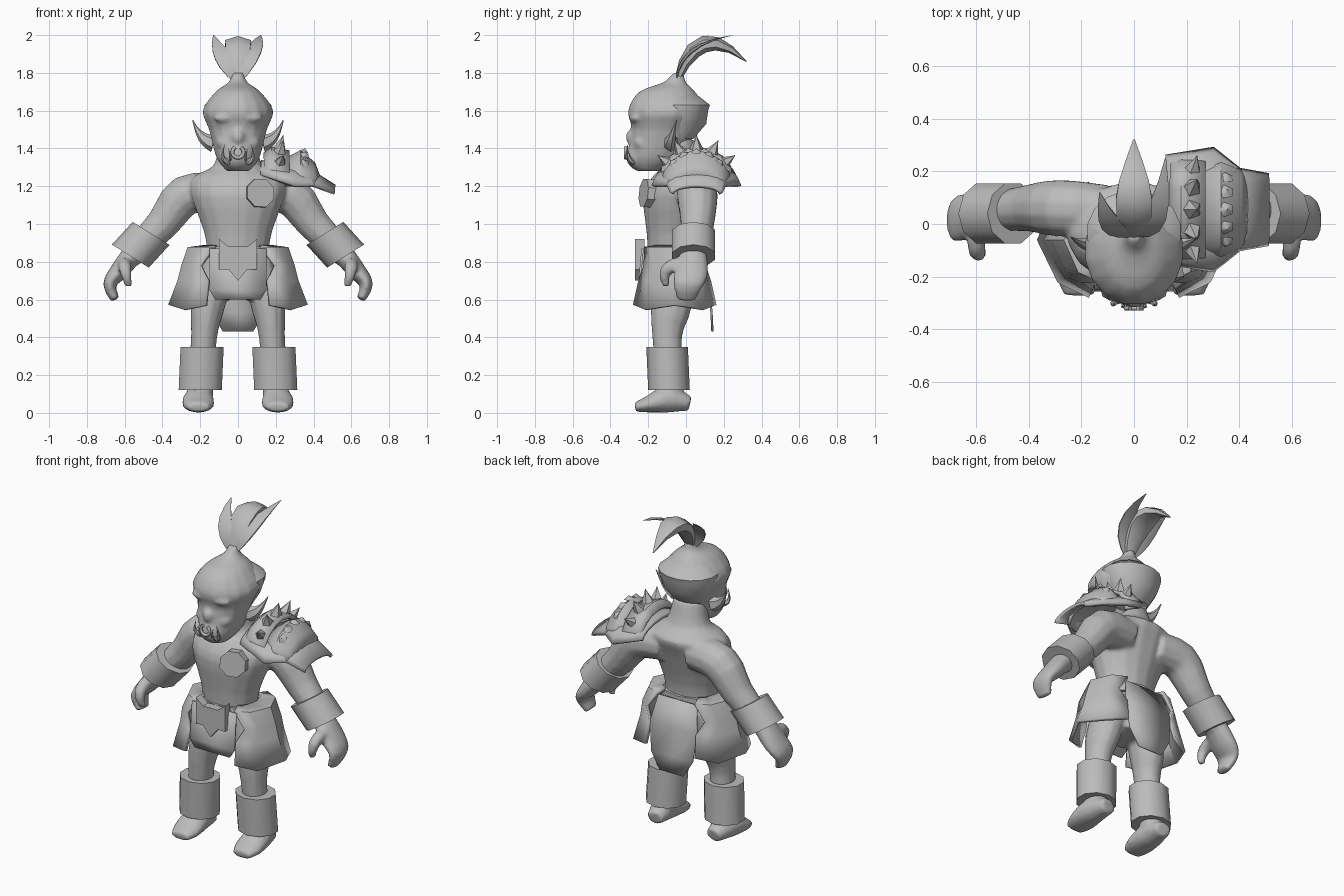
import bpy
import bmesh
import math
from mathutils import Vector

default_cube = bpy.data.objects.get("Cube")
if default_cube:
    bpy.data.objects.remove(default_cube, do_unlink=True)

clay = bpy.data.materials.new("plain grey")
clay.use_nodes = True
clay.diffuse_color = (.5, .5, .5, 1)
clay.node_tree.nodes["Principled BSDF"].inputs["Base Color"].default_value = clay.diffuse_color

ACROSS, FORWARD, UP = Vector((1, 0, 0)), Vector((0, 1, 0)), Vector((0, 0, 1))
SHOULDER = .055


def finish(name, verts, faces, angle, thickness=0):
    """Turn points and faces into a shaded object, optionally thickened."""
    bm = bmesh.new()
    points = [bm.verts.new(v) for v in verts]
    for face in faces:
        bm.faces.new([points[i] for i in face])
    bmesh.ops.recalc_face_normals(bm, faces=bm.faces)
    mesh = bpy.data.meshes.new(name)
    bm.to_mesh(mesh)
    bm.free()
    mesh.materials.append(clay)
    obj = bpy.data.objects.new(name, mesh)
    bpy.context.collection.objects.link(obj)
    if thickness:
        solid = obj.modifiers.new("thickness", 'SOLIDIFY')
        solid.thickness = thickness
        solid.offset = 0
    bpy.ops.object.select_all(action='DESELECT')
    obj.select_set(True)
    bpy.context.view_layer.objects.active = obj
    bpy.ops.object.shade_smooth_by_angle(angle=math.radians(angle))
    return obj


def fuse(name, parts):
    """Merge overlapping closed parts into one smooth skin."""
    bpy.ops.object.select_all(action='DESELECT')
    for part in parts:
        part.select_set(True)
    bpy.context.view_layer.objects.active = parts[0]
    bpy.ops.object.join()
    parts[0].name = name
    skin = parts[0].modifiers.new("skin", 'REMESH')
    skin.mode = 'VOXEL'
    skin.voxel_size = .012
    skin.use_smooth_shade = True
    parts[0].modifiers.new("soften", 'SMOOTH').iterations = 4


def refine(rings, steps=3):
    """Catmull-Rom interpolation, so that a few rings give a smooth form."""
    result = []
    for i in range(len(rings) - 1):
        before, after = rings[max(i - 1, 0)], rings[min(i + 2, len(rings) - 1)]
        for t in [k / steps for k in range(steps)]:
            result.append([b + t * ((c - a) + t * ((a + a - 5 * b + 4 * c - d)
                                                   + t * (3 * (b - c) + d - a))) / 2
                           for a, b, c, d in zip(before, rings[i], rings[i + 1], after)])
    return result + [rings[-1]]


def tube(name, rings, sides=12, side=ACROSS, axis=None, angle=65):
    """Loft ellipses (x, y, z, radius along side, other radius) along a path."""
    centres = [Vector(ring[:3]) for ring in rings]
    verts, faces = [], []
    last = len(rings) - 1
    for i, ring in enumerate(rings):
        along = axis or (centres[min(i + 1, last)] - centres[max(i - 1, 0)]).normalized()
        wide = (side - along * side.dot(along)).normalized()
        deep = along.cross(wide)
        for k in range(sides):
            turn = math.tau * (k + .5) / sides
            verts.append(centres[i] + wide * ring[3] * math.cos(turn)
                         + deep * ring[-1] * math.sin(turn))
    for i in range(last):
        for k in range(sides):
            n = (k + 1) % sides
            faces.append([i * sides + k, i * sides + n,
                          (i + 1) * sides + n, (i + 1) * sides + k])
    faces.append(list(range(sides)))
    faces.append([last * sides + k for k in range(sides)])
    return finish(name, verts, faces, angle)


def upright(name, rings):
    """Stack level ellipses given as (z, centre y, x radius, y radius)."""
    return tube(name, [(0, y, z, wide, deep) for z, y, wide, deep in rings],
                sides=16, axis=UP, angle=40)


def pointed(t):
    return 1 - t


def blunt(t):
    return 1 - t * t / 2


def leafy(t):
    return math.sin(math.pi * (.1 + .9 * t))


def curl(name, root, bend, tip, wide, deep, profile=pointed, sides=6, side=ACROSS):
    """Bent horn, leaf or finger along a quadratic curve."""
    root, bend, tip = Vector(root), Vector(bend), Vector(tip)
    rings = []
    for t in [k / 6 for k in range(7)]:
        centre = root.lerp(bend, t).lerp(bend.lerp(tip, t), t)
        size = max(profile(t), .05)
        rings.append((*centre, wide * size, deep * size))
    return tube(name, rings, sides, side, angle=50)


def collar(name, start, end, axis, wide, deep, side=ACROSS):
    """Cuff: a short tube with inset ends, cut square to the axis."""
    rings = [(*place, wide * size, deep * size)
             for place, size in ((start, .8), (start, 1), (end, 1), (end, .8))]
    tube(name, rings, 10, side, Vector(axis).normalized(), angle=40)


def ball(name, centre, size):
    bpy.ops.mesh.primitive_uv_sphere_add(segments=12, ring_count=8, radius=1,
                                         location=centre, scale=size)
    obj = bpy.context.object
    obj.name = name
    obj.data.materials.append(clay)
    return obj


def sheet(name, rows, thickness):
    """Thickened grid of points."""
    w = len(rows[0])
    faces = [[r * w + c, r * w + c + 1, (r + 1) * w + c + 1, (r + 1) * w + c]
             for r in range(len(rows) - 1) for c in range(w - 1)]
    finish(name, [point for row in rows for point in row], faces, 35, thickness)


def arch(name, rows):
    """Arched armour over the shoulder: rows of (x, half width, edge z, crown z)."""
    sweep = [math.pi * (c / 8 - .5) for c in range(9)]
    sheet(name, [[(x, SHOULDER + wide * math.sin(a), low + (top - low) * math.cos(a))
                  for a in sweep] for x, wide, low, top in rows], .02)


def cloth(name, rows):
    """Hanging cloth: rows of (half width, y, z)."""
    sheet(name, [[(x, y, z) for x in (-wide, 0, wide)] for wide, y, z in rows], .012)


# Torso, neck and skull, to be fused with the limbs and face below
body = [upright("torso", refine([(.6, -.06, .14, .12), (.8, -.07, .16, .13),
                                 (.95, -.07, .18, .14), (1.15, -.05, .25, .18),
                                 (1.25, -.01, .24, .17), (1.31, -.02, .13, .11),
                                 (1.45, -.05, .1, .09)]))]
face = [upright("skull", refine([(1.28, -.2, .06, .06), (1.35, -.16, .115, .15),
                                 (1.5, -.12, .155, .17), (1.6, -.1, .19, .21),
                                 (1.7, -.1, .12, .15), (1.75, -.06, .05, .06),
                                 (1.8, -.04, .03, .03)])),
        ball("nose", (0, -.29, 1.46), (.035, .03, .04)),
        ball("muzzle", (0, -.24, 1.36), (.09, .08, .08))]
upright("hair_shell", [(1.45, -.04, .11, .08), (1.53, -.02, .15, .13), (1.6, -.03, .18, .15),
                       (1.63, -.03, .18, .16), (1.7, -.06, .1, .1)])
loop = [math.radians(degrees) for degrees in range(-150, 151, 30)]
tube("nose_ring", [(.03 * math.sin(a), -.32, 1.38 - .03 * math.cos(a), .01) for a in loop],
     sides=6, side=FORWARD)
collar("belt", (0, -.07, .82), (0, -.07, .88), UP, .19, .15)

# Topknot of three curved leaves
KNOT = (0, -.05, 1.75)
curl("topknot_back_leaf", KNOT, (0, .06, 2.1), (0, .32, 1.86), .08, .045, leafy)
curl("topknot_right_leaf", KNOT, (-.1, -.05, 1.9), (-.13, .12, 2), .05, .01, leafy)
curl("topknot_left_leaf", KNOT, (.1, -.05, 1.95), (.12, .25, 2), .05, .01, leafy)

for s, label in ((1, "left_"), (-1, "right_")):
    def mirrored(x, *others):
        return (x * s, *others)

    def limb(name, rings, side=ACROSS):
        return tube(label + name, refine([mirrored(*ring) for ring in rings]), side=side)

    def horn(name, root, bend, tip, wide, deep, **options):
        return curl(label + name, mirrored(*root), mirrored(*bend), mirrored(*tip),
                    wide, deep, **options)

    # Face details
    face += [ball("brow", mirrored(.06, -.26, 1.56), (.07, .04, .025)),
             ball("cheek", mirrored(.07, -.22, 1.43), (.05, .06, .04))]
    horn("tusk", (.05, -.28, 1.33), (.1, -.31, 1.33), (.07, -.31, 1.42), .02, .02)
    horn("small_tooth", (.04, -.29, 1.34), (.04, -.33, 1.34), (.05, -.31, 1.4), .01, .01)
    horn("ear", (.13, -.08, 1.43), (.2, -.08, 1.44), (.24, -.05, 1.55), .04, .05, side=FORWARD)

    # Arm and curled hand, leg and foot
    body += [
        limb("arm", [(.1, .05, 1.17, .1), (.28, .06, 1.15, .11), (.4, .06, 1, .09),
                     (.56, .04, .84, .07)], FORWARD),
        limb("palm", [(.55, .04, .85, .07, .06), (.63, .03, .75, .09, .05),
                      (.68, .01, .68, .08, .035), (.65, 0, .6, .05, .025)], FORWARD),
        horn("thumb", (.6, -.03, .79), (.6, -.15, .77), (.58, -.1, .67), .04, .04,
             profile=blunt),
        limb("leg", [(.1, -.06, .8, .09, .12), (.16, -.08, .56, .09, .11),
                     (.18, -.1, .4, .07, .08), (.2, -.08, .1, .07, .07)]),
        limb("foot", [(.2, .02, .05, .05, .04), (.21, -.1, .07, .08, .07),
                      (.21, -.2, .045, .085, .045), (.21, -.27, .03, .06, .025)])]

    # Arm cuff and shin guard
    collar(label + "arm_cuff", mirrored(.46, .04, .95), mirrored(.57, .04, .83),
           mirrored(-.5, 0, .8), .12, .115, FORWARD)
    collar(label + "shin_guard", mirrored(.19, -.1, .35), mirrored(.2, -.09, .12), UP, .12, .11)

    # Hip guard wrapping from front to back, closed at the waist and notched at the edges
    rows = []
    for z, wide, deep, reach, dip in ((.88, .07, .1, 80, 0), (.87, .16, .16, 80, 0),
                                      (.78, .19, .18, 60, 0), (.7, .21, .19, 75, 0),
                                      (.57, .26, .22, 75, .1)):
        sweep = [(math.radians(reach * step), dip * abs(step) * (1 - abs(step)))
                 for step in (-1, -.6, 0, .6, 1)]
        rows.append([mirrored(.1 + wide * math.cos(a), deep * math.sin(a) - .06, z - drop)
                     for a, drop in sweep])
    sheet(label + "hip_guard", rows, .02)

fuse("body", body)
fuse("head", face)

# Loin cloths, buckle and chest medallion
cloth("front_cloth", [(.15, -.23, .87), (.15, -.25, .65), (.12, -.25, .6)])
cloth("back_cloth", [(.13, .08, .86), (.16, .12, .7), (.14, .135, .53), (.08, .14, .43)])
half = [(0, .88), (.05, .88), (.1, .92), (.1, .76), (.05, .76), (0, .7)]
outline = half + [(-x, z) for x, z in half[-2:0:-1]]
n = len(outline)
finish("buckle", [(x, y, z) for y in (-.27, -.22) for x, z in outline],
       [list(range(n)), list(range(n, n + n))]
       + [[i, (i + 1) % n, n + (i + 1) % n, n + i] for i in range(n)], 20)
tube("chest_medallion", [(.11, -.17, 1.16, .08), (.12, -.225, 1.165, .08)], sides=8,
     axis=Vector((.3, -.9, .1)).normalized(), angle=30)

# Layered pauldron on the left shoulder
arch("pauldron_flap", [(.12, .2, 1.26, 1.33), (.3, .23, 1.2, 1.3), (.4, .15, 1.2, 1.27),
                       (.51, .13, 1.16, 1.2)])
arch("pauldron_dome", [(.25, .17, 1.2, 1.34), (.33, .18, 1.2, 1.38), (.4, .15, 1.2, 1.32),
                       (.43, .1, 1.2, 1.24)])
arch("pauldron_band", [(.14, .18, 1.26, 1.37), (.18, .19, 1.24, 1.4), (.27, .19, 1.2, 1.38)])

# Spikes along the band and rivets on the dome
for name, x, reach, height, radius, spread in (("band_spike_", .22, .17, .08, .04, 55),
                                               ("dome_rivet_", .35, .16, .02, .03, 50)):
    for i, step in enumerate((-1, -.5, 0, .5, 1)):
        a = math.radians(spread * step)
        out = Vector((.25, math.sin(a), math.cos(a)))
        root = Vector((x, SHOULDER, 1.22)) + reach * Vector((0, out.y, out.z))
        tip = root + out * height
        curl(name + str(i), root, root.lerp(tip, .5), tip, radius, radius, sides=5)
